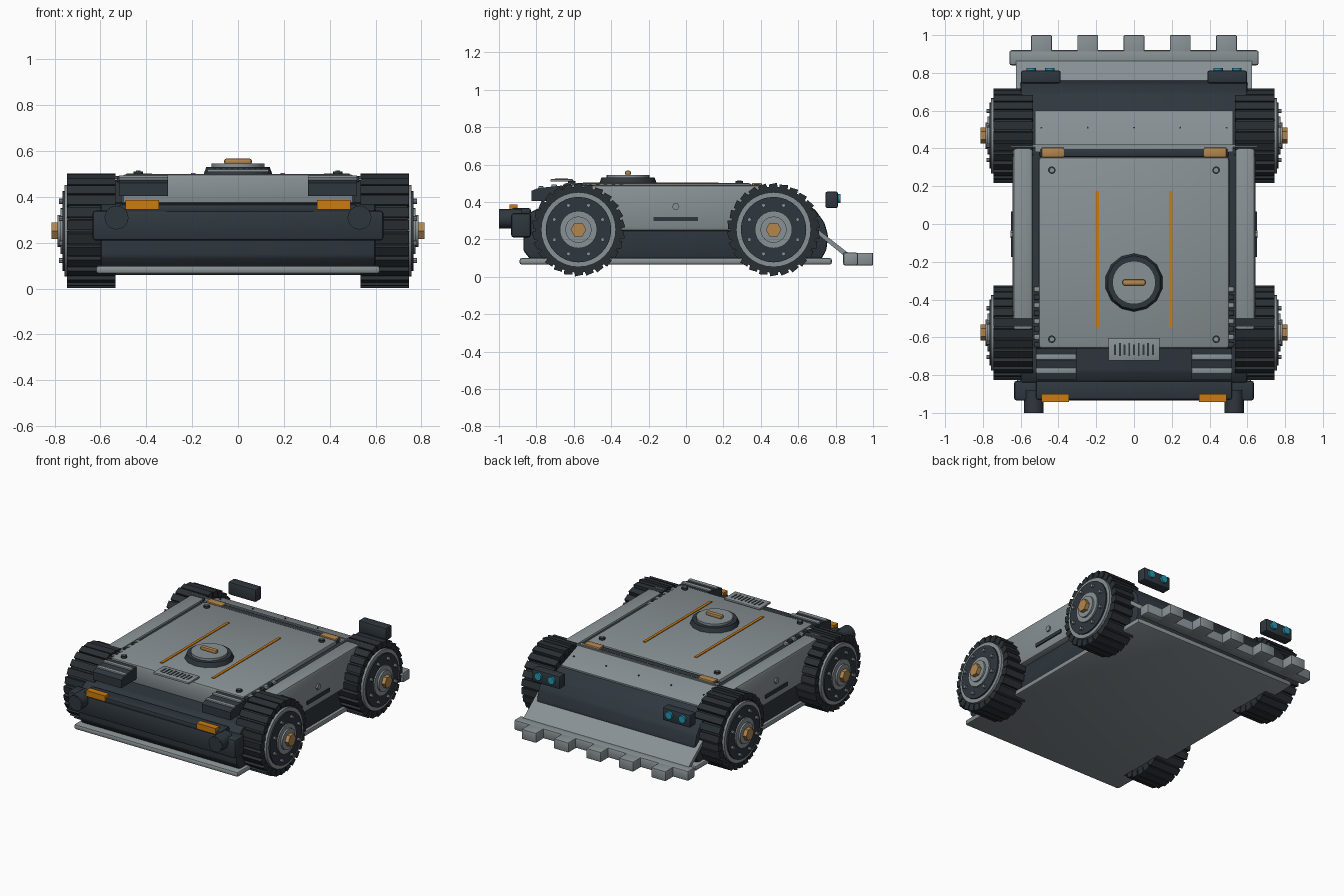
import bpy, bmesh, math
from mathutils import Matrix, Vector

if "Cube" in bpy.data.objects:
    bpy.data.objects.remove(bpy.data.objects["Cube"], do_unlink=True)


def material(name, rgb):
    m = bpy.data.materials.new(name)
    m.use_nodes = True
    m.diffuse_color = (*rgb, 1)
    m.node_tree.nodes["Principled BSDF"].inputs["Base Color"].default_value = (*rgb, 1)
    return m


GREY = material("armour grey", (0.25, 0.285, 0.30))
DARK = material("dark slate", (0.028, 0.038, 0.048))
RUBBER = material("rubber", (0.022, 0.028, 0.034))
ORANGE = material("signal orange", (0.60, 0.20, 0.005))
BRASS = material("brass", (0.45, 0.24, 0.075))
TEAL = material("teal lens", (0.015, 0.32, 0.45))


def finish(name, bm, mat, bevel=0, segments=2):
    if bevel:
        bmesh.ops.bevel(bm, geom=bm.edges[:], offset=bevel, segments=segments,
                        profile=0.5, affect='EDGES', clamp_overlap=True)
    bmesh.ops.recalc_face_normals(bm, faces=bm.faces[:])
    mesh = bpy.data.meshes.new(name)
    bm.to_mesh(mesh)
    bm.free()
    mesh.materials.append(mat)
    ob = bpy.data.objects.new(name, mesh)
    bpy.context.collection.objects.link(ob)
    bpy.ops.object.select_all(action='DESELECT')
    ob.select_set(True)
    bpy.context.view_layer.objects.active = ob
    bpy.ops.object.shade_smooth_by_angle(angle=math.radians(32))
    return ob


def add_box(bm, lo, hi, matrix=Matrix()):
    lo, hi = Vector(lo), Vector(hi)
    fit = Matrix.Translation((lo + hi) / 2) @ Matrix.Diagonal((*(hi - lo), 1))
    bmesh.ops.create_cube(bm, size=1, matrix=matrix @ fit)


def box(name, x, y, z, mat, bevel=0):
    bm = bmesh.new()
    add_box(bm, (min(x), y[0], z[0]), (max(x), y[1], z[1]))
    return finish(name, bm, mat, bevel)


AXES = {'X': Matrix.Rotation(math.pi / 2, 4, 'Y'),
        'Y': Matrix.Rotation(math.pi / 2, 4, 'X'), 'Z': Matrix()}


def add_cyl(bm, centre, r, depth, axis, sides, r2=None):
    bmesh.ops.create_cone(bm, cap_ends=True, segments=sides, radius1=r,
                          radius2=r if r2 is None else r2, depth=depth,
                          matrix=Matrix.Translation(centre) @ AXES[axis])


def cyl(name, centre, r, depth, axis, mat, sides=24, r2=None):
    bm = bmesh.new()
    add_cyl(bm, centre, r, depth, axis, sides, r2)
    return finish(name, bm, mat)


def prism(name, profile, x0, x1, mat, bevel=0):
    """Extrude a (y, z) outline along x."""
    bm = bmesh.new()
    face = bm.faces.new([bm.verts.new((x0, y, z)) for y, z in profile])
    out = bmesh.ops.extrude_face_region(bm, geom=[face])
    moved = [v for v in out["geom"] if isinstance(v, bmesh.types.BMVert)]
    bmesh.ops.translate(bm, verts=moved, vec=(x1 - x0, 0, 0))
    return finish(name, bm, mat, bevel)


# Hull: dark tub, floor plate, raised deck and sloping rear panel
prism("lower_hull", [(-0.83, 0.09), (-0.87, 0.14), (-0.87, 0.27), (-0.84, 0.34),
                     (-0.78, 0.37), (0.5, 0.42), (0.6, 0.41), (0.69, 0.36),
                     (0.74, 0.29), (0.76, 0.22), (0.75, 0.14), (0.72, 0.09)],
      -0.6, 0.6, DARK, 0.012)
box("floor_plate", (-0.62, 0.62), (-0.89, 0.78), (0.065, 0.1), GREY, 0.012)
box("hull_core", (-0.54, 0.54), (-0.64, 0.4), (0.24, 0.475), DARK)
box("deck", (-0.505, 0.505), (-0.66, 0.355), (0.36, 0.5), GREY, 0.018)
prism("rear_slope", [(0.38, 0.36), (0.38, 0.488), (0.41, 0.488), (0.6, 0.418),
                     (0.6, 0.36)], -0.525, 0.525, GREY)
box("hinge_bar", (-0.5, 0.5), (0.355, 0.4), (0.4, 0.492), DARK, 0.008)
box("rear_rod", (-0.65, 0.65), (0.408, 0.42), (0.478, 0.492), GREY)
for x in (-0.49, -0.245, 0, 0.245, 0.49):
    cyl("slope_rivet", (x, 0.51, 0.452), 0.005, 0.01, 'Z', DARK, 8)

# Round hatch with handle
cyl("hatch_ring", (0, -0.31, 0.513), 0.155, 0.034, 'Z', DARK, 14, 0.142)
cyl("hatch_lid", (0, -0.31, 0.535), 0.115, 0.02, 'Z', GREY, 24)
box("hatch_handle", (-0.06, 0.06), (-0.325, -0.295), (0.542, 0.567), BRASS, 0.008)

# Grille plate on the front edge of the deck
box("grille_plate", (-0.135, 0.135), (-0.725, -0.605), (0.508, 0.522), GREY, 0.004)
for i in range(9):
    x = -0.1 + i * 0.025
    reach = 0.035 if i % 2 else 0.028
    box("grille_slot", (x - 0.005, x + 0.005), (-0.665 - reach, -0.665 + reach),
        (0.52, 0.524), DARK)

# Front bumper
box("bumper", (-0.635, 0.635), (-0.935, -0.83), (0.21, 0.34), DARK, 0.014)
box("bumper_cap", (-0.52, 0.52), (-0.93, -0.83), (0.33, 0.367), DARK, 0.01)

# Rear ram plate with teeth
prism("ram_plate", [(0.7, 0.23), (0.71, 0.25), (0.87, 0.125), (0.86, 0.1)],
      -0.625, 0.625, GREY)
box("ram_bar", (-0.66, 0.66), (0.84, 0.92), (0.06, 0.13), GREY, 0.012)
for i in range(-2, 3):
    x = i * 0.245
    box("ram_tooth", (x - 0.055, x + 0.055), (0.86, 1.0), (0.06, 0.128), GREY, 0.006)


def wheel(s, y, z=0.252):
    centre = Vector((s * 0.64, y, z))
    # Tyre with cross lugs
    bm = bmesh.new()
    add_cyl(bm, centre, 0.23, 0.2, 'X', 40)
    for i in range(26):
        turn = Matrix.Translation(centre) @ Matrix.Rotation(i * math.tau / 26, 4, 'X')
        tilt = Matrix.Translation((0, 0, 0.225)) @ Matrix.Rotation(0.2, 4, 'X')
        add_box(bm, (-0.105, -0.022, -0.02), (0.105, 0.022, 0.021), turn @ tilt)
    finish("tyre", bm, RUBBER)
    # Rim, hub and bolts
    for name, r, x0, x1, mat, sides in (
            ("rim", 0.2, 0.72, 0.757, GREY, 32), ("rim_disc", 0.175, 0.72, 0.766, DARK, 32),
            ("hub", 0.1, 0.74, 0.775, GREY, 24), ("hub_step", 0.07, 0.76, 0.787, GREY, 24),
            ("hub_nut", 0.042, 0.77, 0.813, BRASS, 6)):
        cyl(name, (s * (x0 + x1) / 2, y, z), r, x1 - x0, 'X', mat, sides)
    bm = bmesh.new()
    for i in range(8):
        a = (i + 0.5) * math.tau / 8
        add_cyl(bm, (s * 0.77, y + 0.14 * math.cos(a), z + 0.14 * math.sin(a)),
                0.011, 0.024, 'X', 8)
    finish("rim_bolts", bm, GREY)


# Parts repeated on both sides
for s in (1, -1):
    for y in (-0.575, 0.468):
        wheel(s, y)

    # Side armour with slot and bolt
    box("side_armour", (s * 0.535, s * 0.642), (-0.6, 0.41), (0.245, 0.49), GREY, 0.02)
    box("side_slot", (s * 0.635, s * 0.65), (-0.175, 0.065), (0.297, 0.32), DARK)
    cyl("side_bolt", (s * 0.643, -0.055, 0.375), 0.02, 0.02, 'X', GREY, 6)

    # Deck stripes, corner bolts, hinges and edge links
    box("deck_stripe", (s * 0.186, s * 0.204), (-0.55, 0.175), (0.498, 0.505), ORANGE)
    for y in (-0.61, 0.285):
        cyl("deck_bolt", (s * 0.435, y, 0.504), 0.02, 0.016, 'Z', DARK, 12)
        cyl("deck_bolt_cap", (s * 0.435, y, 0.509), 0.012, 0.012, 'Z', GREY, 6)
    box("deck_hinge", (s * 0.37, s * 0.49), (0.353, 0.405), (0.47, 0.502), BRASS, 0.006)
    for i in range(8):
        y = -0.64 + i * 0.042
        box("edge_link", (s * 0.498, s * 0.53), (y - 0.014, y + 0.014),
            (0.465, 0.492), GREY if i % 2 else DARK, 0.006)

    # Front vents with slats
    x0, x1 = sorted((s * 0.305, s * 0.52))
    prism("vent_box", [(-0.825, 0.405), (-0.825, 0.46), (-0.79, 0.474), (-0.66, 0.488),
                       (-0.65, 0.405)], x0, x1, DARK)
    for y, z in ((-0.775, 0.472), (-0.705, 0.482)):
        box("vent_slat", (x0, x1), (y - 0.014, y + 0.014), (z, z + 0.012), GREY, 0.004)

    # Bumper lamps and tow tubes
    box("marker_lamp", (s * 0.345, s * 0.49), (-0.943, -0.9), (0.346, 0.386), ORANGE)
    cyl("tow_tube", (s * 0.53, -0.94, 0.31), 0.052, 0.12, 'Y', DARK, 20)
    cyl("tow_tube_face", (s * 0.53, -0.999, 0.31), 0.043, 0.004, 'Y', DARK, 20)

    # Rear light pods with twin lenses
    box("light_pod", (s * 0.388, s * 0.598), (0.745, 0.812), (0.367, 0.455), DARK, 0.01)
    for x in (0.445, 0.545):
        cyl("light_lens", (s * x, 0.815, 0.418), 0.025, 0.022, 'Y', TEAL, 16)
